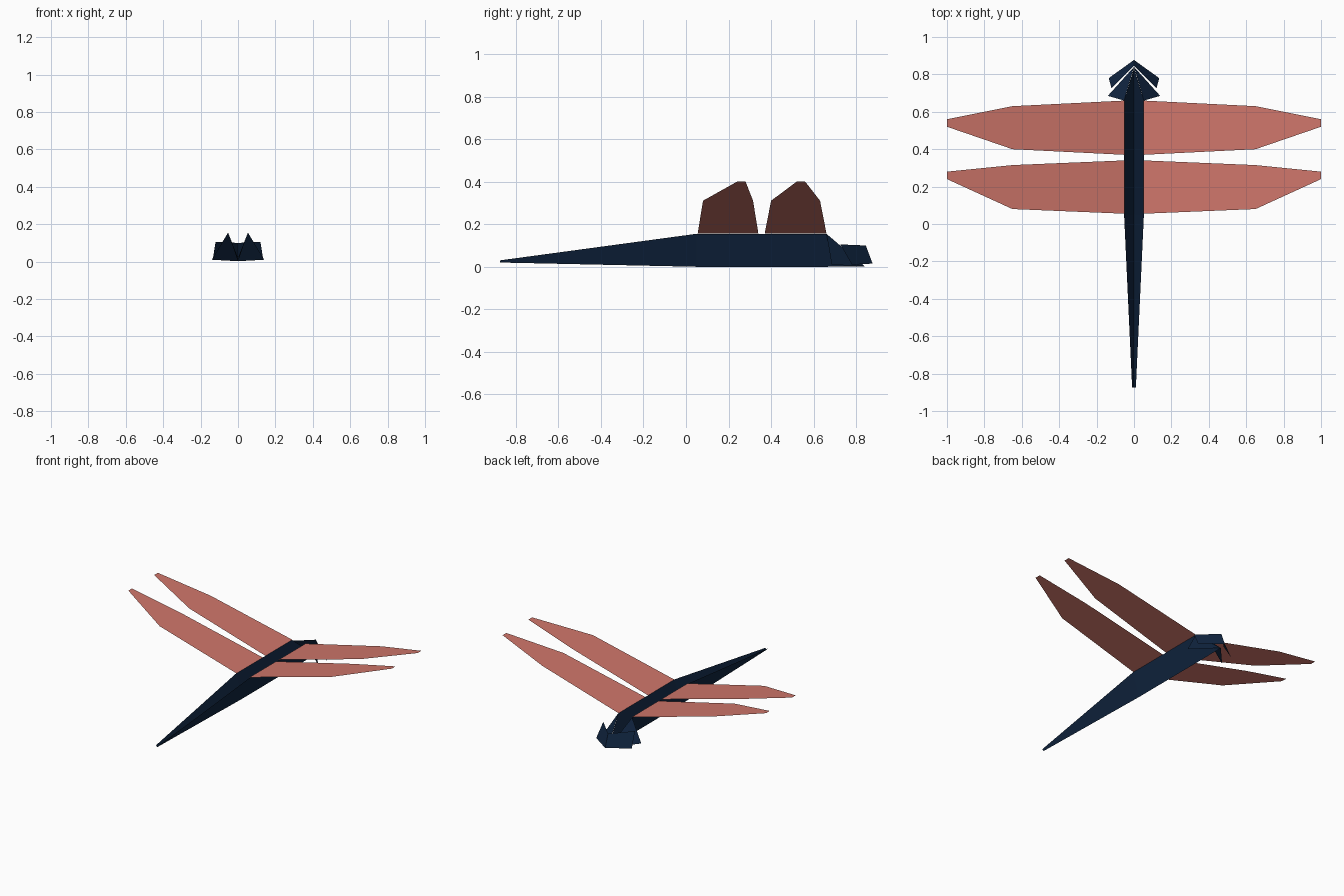
import bpy

if "Cube" in bpy.data.objects:
    bpy.data.objects.remove(bpy.data.objects["Cube"])


def material(name, rgb):
    m = bpy.data.materials.new(name)
    m.diffuse_color = (*rgb, 1)
    m.use_nodes = True
    m.node_tree.nodes["Principled BSDF"].inputs["Base Color"].default_value = m.diffuse_color
    return m


NAVY = material("dark navy", (0.005, 0.018, 0.051))
CORAL = material("coral", (0.62, 0.18, 0.145))


def sheet(name, points, faces, mat):
    """Folded sheet given for the +x side, mirrored to the -x side."""
    mesh = bpy.data.meshes.new(name)
    mesh.from_pydata(points, [], faces)
    mesh.materials.append(mat)
    ob = bpy.data.objects.new(name, mesh)
    bpy.context.collection.objects.link(ob)
    mod = ob.modifiers.new("mirror", 'MIRROR')
    mod.merge_threshold = 0.0005
    return ob


# Body: open V-shaped channel, keel at x = 0, rims rising to the wings
stations = [  # y, rim half width, keel z, rim z
    (-0.875, 0.01, 0.02, 0.03),
    (0.05, 0.053, 0.0, 0.155),
    (0.66, 0.053, 0.0, 0.155),
]
pts = []
for y, w, lo, hi in stations:
    pts += [(0, y, lo), (w, y, hi)]
pts.append((0, 0.835, 0.002))
sheet("body", pts, [(0, 2, 3, 1), (2, 4, 5, 3), (4, 6, 5)], NAVY)

# Cheek flaps: triangles folded outward from the front of the body
sheet("cheek_flap", [(0.053, 0.66, 0.155), (0.14, 0.685, 0.01), (0, 0.84, 0.002)],
      [(0, 1, 2)], NAVY)

# Face: slanted band folded down the middle
sheet("face_band", [(0, 0.877, 0.015), (0.135, 0.78, 0.01),
                    (0.12, 0.725, 0.105), (0, 0.845, 0.1)],
      [(0, 1, 2, 3)], NAVY)


# Wings: flat tapered sheets sloping up to the tips
def wing(name, root, middle, tip):
    def edge(x, ys):
        z = 0.157 + (x - 0.05) * 0.243 / 0.95
        return [(x, y, z) for y in ys]
    a, b, c = edge(0.05, root), edge(0.65, middle), edge(1.0, tip)
    sheet(name, a + b + c, [(1, 3, 5, 4, 2, 0)], CORAL)


wing("front_wing", (0.66, 0.37), (0.63, 0.40), (0.56, 0.52))
wing("rear_wing", (0.34, 0.055), (0.315, 0.08), (0.28, 0.24))
